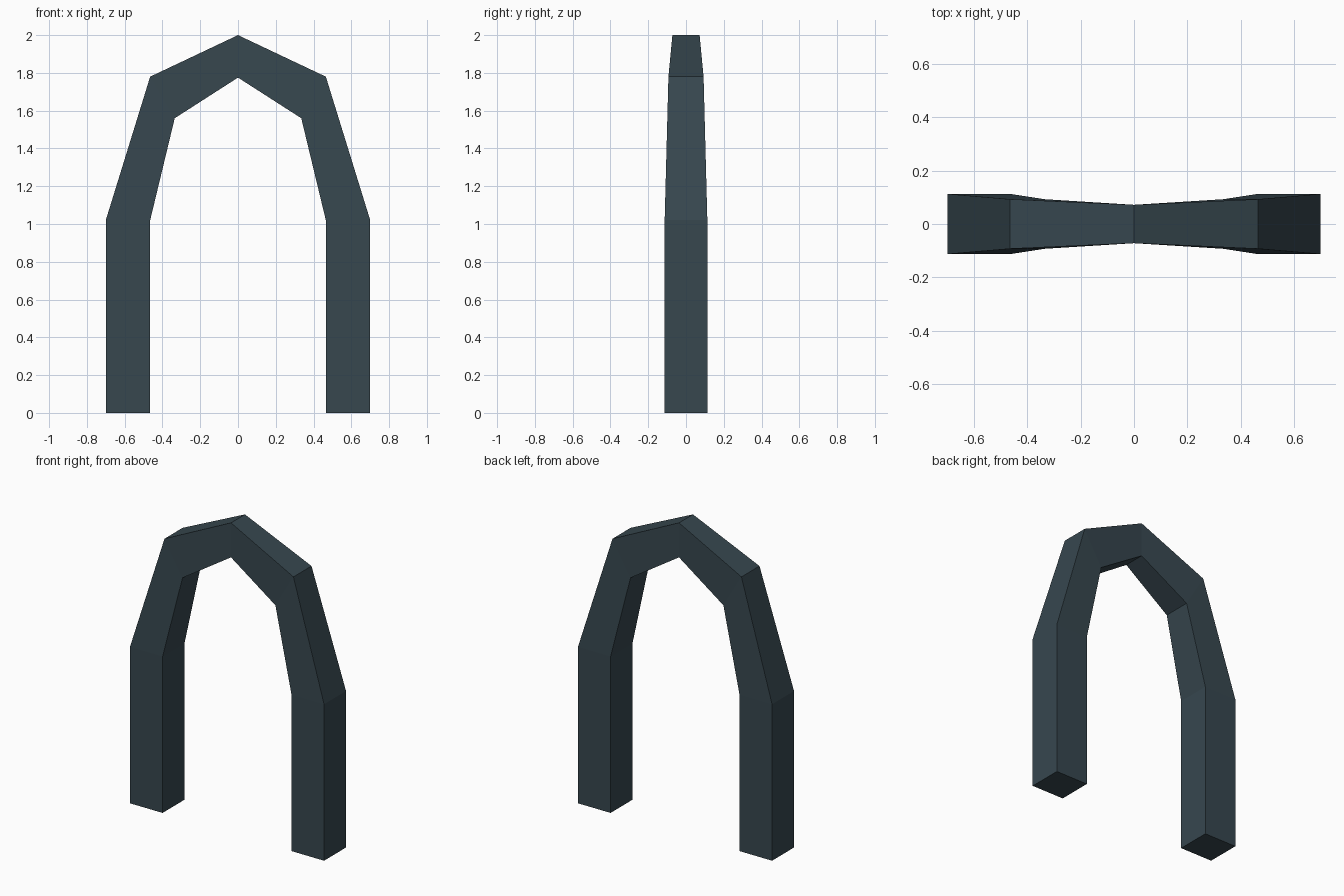
import bpy, bmesh

if "Cube" in bpy.data.objects:
    bpy.data.objects.remove(bpy.data.objects["Cube"])

# Right half stations, foot to apex: outer (x, z), inner (x, z), half depth
half = [
    ((0.70, 0.00), (0.465, 0.00), 0.113),
    ((0.70, 1.02), (0.465, 1.02), 0.113),
    ((0.465, 1.78), (0.335, 1.56), 0.093),
    ((0.00, 2.00), (0.00, 1.775), 0.072),
]
# Left half mirrors the right, sharing the apex
stations = half + [((-o[0], o[1]), (-i[0], i[1]), d) for o, i, d in half[-2::-1]]

# Four-sided rings bridged along the arch, with capped feet
bm = bmesh.new()
rings = [[bm.verts.new(c) for c in ((o[0], -d, o[1]), (o[0], d, o[1]),
                                   (i[0], d, i[1]), (i[0], -d, i[1]))]
         for o, i, d in stations]
for a, b in zip(rings, rings[1:]):
    for k in range(4):
        n = (k + 1) % 4
        bm.faces.new((a[k], a[n], b[n], b[k]))
bm.faces.new(rings[0])
bm.faces.new(rings[-1])
bmesh.ops.recalc_face_normals(bm, faces=bm.faces)
mesh = bpy.data.meshes.new("pointed_arch")
bm.to_mesh(mesh)
bm.free()
arch = bpy.data.objects.new("pointed_arch", mesh)
bpy.context.collection.objects.link(arch)

# Dark slate colour
mat = bpy.data.materials.new("dark_slate")
mat.diffuse_color = (0.038, 0.063, 0.078, 1)
mat.use_nodes = True
mat.node_tree.nodes["Principled BSDF"].inputs["Base Color"].default_value = mat.diffuse_color
mesh.materials.append(mat)
